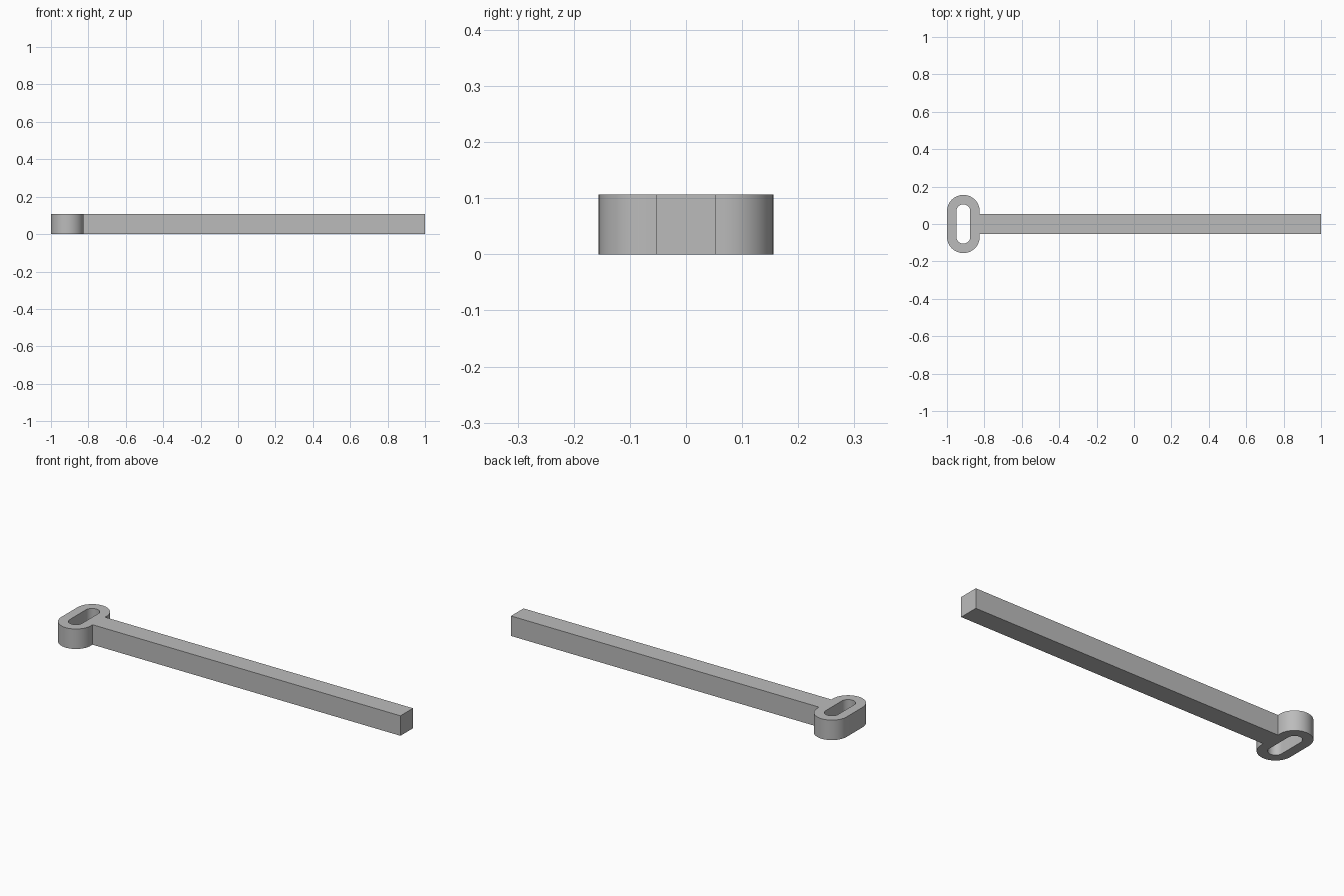
import bpy, bmesh
from math import sin, cos, pi
from mathutils import Vector

cube = bpy.data.objects.get("Cube")
if cube:
    bpy.data.objects.remove(cube, do_unlink=True)

HEIGHT = 0.107
HEAD_X = -0.9125       # centre of the slotted head
STRAIGHT = 0.068       # half length of the head's straight sides
BAR_HALF = 0.053
SEGMENTS = 24          # per rounded end

grey = bpy.data.materials.new("grey")
grey.use_nodes = True
colour = (0.5, 0.5, 0.5, 1)
grey.diffuse_color = colour
grey.node_tree.nodes["Principled BSDF"].inputs["Base Color"].default_value = colour


def slot_outline(radius):
    """Rounded slot, counter-clockwise, starting where the bar joins."""
    points = [(radius, -BAR_HALF), (radius, BAR_HALF)]
    for start, y in ((0, STRAIGHT), (pi, -STRAIGHT)):
        for i in range(SEGMENTS + 1):
            a = start + pi * i / SEGMENTS
            points.append((radius * cos(a), y + radius * sin(a)))
    return [Vector((HEAD_X + x, y, 0)) for x, y in points]


bm = bmesh.new()

# Slotted head: a flat ring raised to full height
outer = [bm.verts.new(p) for p in slot_outline(0.0875)]
inner = [bm.verts.new(p) for p in slot_outline(0.037)]
n = len(outer)
ring = [bm.faces.new((outer[i], outer[(i + 1) % n], inner[(i + 1) % n], inner[i]))
        for i in range(n)]
raised = bmesh.ops.extrude_face_region(bm, geom=ring, use_keep_orig=True)["geom"]
bmesh.ops.translate(bm, vec=(0, 0, HEIGHT),
                    verts=[v for v in raised if isinstance(v, bmesh.types.BMVert)])
bmesh.ops.recalc_face_normals(bm, faces=bm.faces)

# Bar: drawn out of the head's flat side
joint = next(f for f in bm.faces if outer[0] in f.verts and outer[1] in f.verts
             and abs(f.normal.x) > 0.9)
end = bmesh.ops.extrude_discrete_faces(bm, faces=[joint])["faces"][0]
for v in end.verts:
    v.co.x = 1
bmesh.ops.recalc_face_normals(bm, faces=bm.faces)

mesh = bpy.data.meshes.new("slotted_bar")
bm.to_mesh(mesh)
bm.free()
mesh.materials.append(grey)
bar = bpy.data.objects.new("slotted_bar", mesh)
bpy.context.collection.objects.link(bar)

# Smooth round ends, sharp rims
bpy.context.view_layer.objects.active = bar
bar.select_set(True)
bpy.ops.object.shade_smooth_by_angle(angle=pi / 6)
